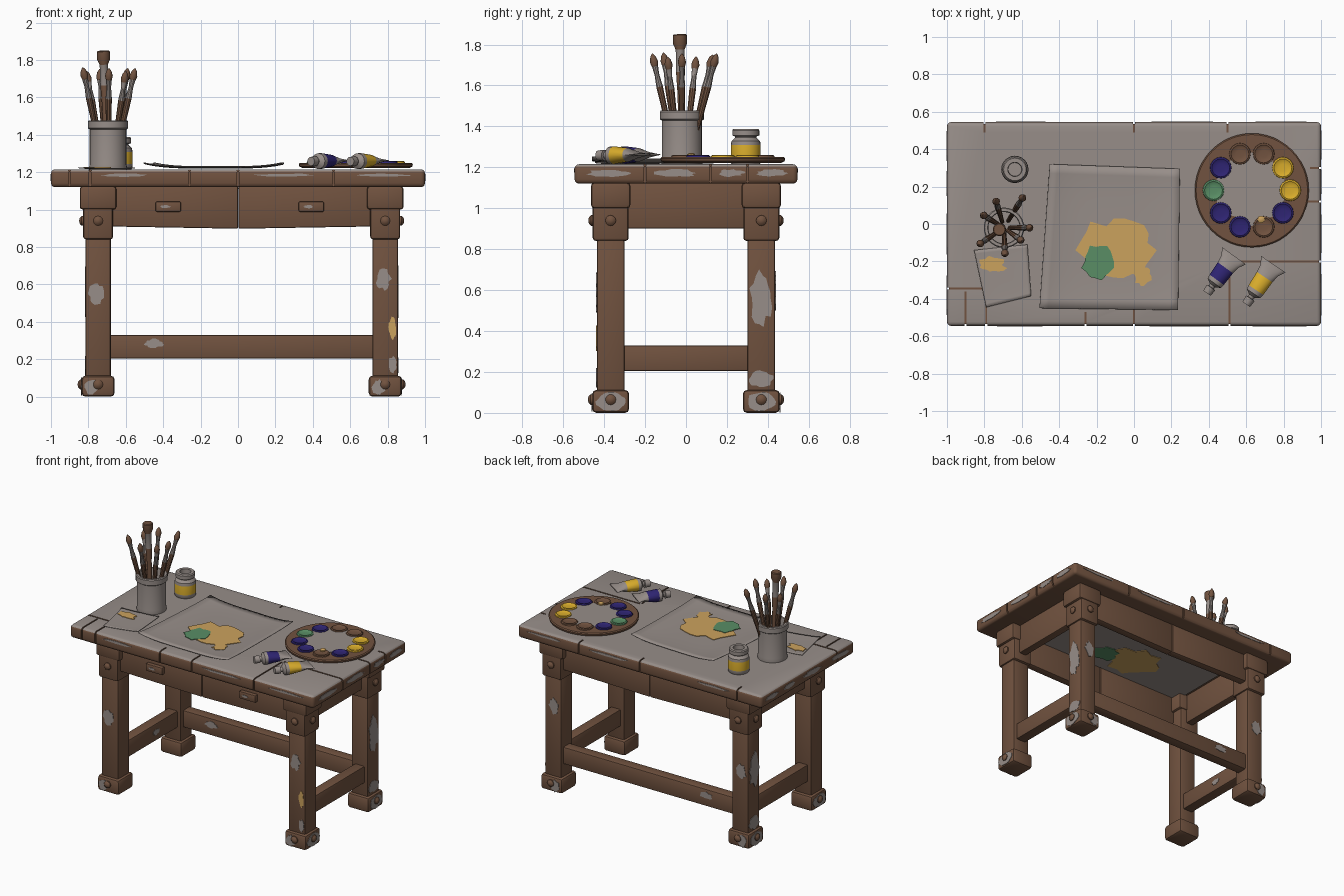
import bpy, bmesh, math, random
from mathutils import Vector, Matrix

if "Cube" in bpy.data.objects:
    bpy.data.objects.remove(bpy.data.objects["Cube"])

random.seed(4)


def material(name, col):
    m = bpy.data.materials.new(name)
    m.diffuse_color = (*col, 1)
    m.use_nodes = True
    m.node_tree.nodes["Principled BSDF"].inputs["Base Color"].default_value = m.diffuse_color
    return m


BROWN = material("brown wood", (0.165, 0.085, 0.05))
GREY = material("worn grey", (0.31, 0.27, 0.25))
YELLOW = material("yellow paint", (0.70, 0.42, 0.025))
BLUE = material("indigo paint", (0.028, 0.018, 0.17))
GREEN = material("green paint", (0.10, 0.27, 0.13))
TAN = material("ochre paint", (0.60, 0.36, 0.11))


def finish(bm, name, mats):
    bmesh.ops.recalc_face_normals(bm, faces=bm.faces[:])
    me = bpy.data.meshes.new(name)
    bm.to_mesh(me)
    bm.free()
    for m in mats:
        me.materials.append(m)
    ob = bpy.data.objects.new(name, me)
    bpy.context.collection.objects.link(ob)
    return ob


def add_box(bm, lo, hi):
    lo, hi = Vector(lo), Vector(hi)
    mat = Matrix.Translation((lo + hi) / 2) @ Matrix.Diagonal((*(hi - lo), 1))
    bmesh.ops.create_cube(bm, size=1, matrix=mat)


def box(name, lo, hi, mat=BROWN, bevel=0.012, seg=2):
    bm = bmesh.new()
    add_box(bm, lo, hi)
    if bevel:
        bmesh.ops.bevel(bm, geom=bm.edges[:], offset=bevel, segments=seg, affect='EDGES', profile=0.5)
    return finish(bm, name, [mat])


def loft(name, rings, mats, bands):
    """Skin a list of point rings; bands gives the material of each strip."""
    bm = bmesh.new()
    vs = [[bm.verts.new(p) for p in r] for r in rings]
    n = len(rings[0])
    for i in range(len(vs) - 1):
        for j in range(n):
            k = (j + 1) % n
            f = bm.faces.new((vs[i][j], vs[i][k], vs[i + 1][k], vs[i + 1][j]))
            f.material_index = bands[i]
    bm.faces.new(vs[0]).material_index = bands[0]
    bm.faces.new(vs[-1]).material_index = bands[-1]
    return finish(bm, name, mats)


def lathe(name, prof, base, mats, bands=None, axis=(0, 0, 1), n=24):
    """Turn (radius, distance) points about an axis starting at base."""
    q = Vector((0, 0, 1)).rotation_difference(Vector(axis))
    rings = [[Vector(base) + q @ Vector((r * math.cos(t * math.tau / n), r * math.sin(t * math.tau / n), h))
              for t in range(n)] for r, h in prof]
    return loft(name, rings, mats, bands or [0] * (len(prof) - 1))


def patch(name, c, normal, ru, rv, mat, rough=0.2, n=18):
    """Thin irregular paint patch facing along normal."""
    nrm = Vector(normal)
    v = Vector((0, 1, 0)) if abs(nrm.z) > 0.5 else Vector((0, 0, 1))
    u = v.cross(nrm)
    ring = []
    for i in range(n):
        a, k = i * math.tau / n, 1 + random.uniform(-rough, rough)
        ring.append(Vector(c) + u * ru * k * math.cos(a) + v * rv * k * math.sin(a))
    return loft(name, [[p - nrm * 0.001 for p in ring], [p + nrm * 0.003 for p in ring]], [mat], [0])


# Tabletop: rounded slab, worn grey above and brown at the edges
top = box("tabletop", (-1, -0.545, 1.12), (1, 0.545, 1.215), bevel=0.022, seg=3)
top.data.materials.append(GREY)
for p in top.data.polygons:
    p.material_index = 1 if p.normal.z > 0.3 else 0

# Plank seams cut into the top and its rim
bm = bmesh.new()
W = 0.005
for x, ya, yb in [(-0.9, -0.56, -0.36), (-0.79, -0.56, -0.352), (-0.26, -0.56, -0.47), (0.0, -0.56, -0.44),
                  (0.51, -0.56, -0.212), (-0.8, 0.49, 0.56), (0, 0.49, 0.56), (0.5, 0.49, 0.56)]:
    add_box(bm, (x - W, ya, 1.207), (x + W, yb, 1.24))
    y0, y1 = (0.535, 0.57) if yb > 0 else (-0.57, -0.535)
    add_box(bm, (x - W * 1.1, y0, 1.10), (x + W * 1.1, y1, 1.25))
for y, xa, xb in [(-0.2, 0.52, 1.02), (0.12, 0.9, 1.02), (-0.345, -1.02, -0.8), (0.3, 0.94, 1.02)]:
    add_box(bm, (xa, y - W, 1.207), (xb, y + W, 1.24))
    x0, x1 = (0.99, 1.03) if xb > 0 else (-1.03, -0.99)
    add_box(bm, (x0, y - W * 1.1, 1.10), (x1, y + W * 1.1, 1.25))
seams = finish(bm, "seam_cutter", [BROWN])
seams.hide_render = True
seams.hide_viewport = True
mod = top.modifiers.new("seams", 'BOOLEAN')
mod.operation, mod.object, mod.solver, mod.use_self = 'DIFFERENCE', seams, 'EXACT', True

# Worn streaks on the rim and the grey underside
for s in (-1, 1):
    for y, r in ((-0.38, 0.10), (-0.05, 0.10), (0.22, 0.06), (0.42, 0.07)):
        patch("rim_wear", (s, y, 1.172), (s, 0, 0), r, 0.017, GREY)
    for x, r in ((-0.6, 0.12), (0.25, 0.16), (0.78, 0.13)):
        patch("rim_wear", (x, s * 0.545, 1.184), (0, s, 0), r, 0.008, GREY)
box("underside_panel", (-0.70, -0.36, 1.114), (0.73, 0.36, 1.121), GREY, 0)
patch("underside_stain", (-0.12, -0.15, 1.113), (0, 0, -1), 0.19, 0.16, TAN, 0.25)
patch("underside_green", (0.12, -0.18, 1.110), (0, 0, -1), 0.09, 0.09, GREEN)

# Legs with feet, head blocks, pegs and flaked paint
LX = (-0.748, 0.787)
PEG = [(0.026, 0), (0.026, 0.008), (0.016, 0.018), (0.004, 0.021)]
for x in LX:
    sx = 1 if x > 0 else -1
    for sy in (-1, 1):
        y = sy * 0.368
        box("leg", (x - 0.068, y - 0.068, 0.08), (x + 0.068, y + 0.068, 0.90))
        box("foot", (x - 0.088, y - 0.09, 0), (x + 0.088, y + 0.09, 0.112), bevel=0.02)
        box("leg_block", (x - 0.08, y - 0.088, 0.84), (x + 0.08, y + 0.088, 1.125), bevel=0.016)
        box("leg_capital", (x - 0.098, y - 0.096, 1.0), (x + 0.098, y + 0.096, 1.125), bevel=0.016)
        for z, dx, dy in ((0.94, 0.08, 0.088), (0.065, 0.088, 0.09)):
            lathe("peg", PEG, (x, y + sy * dy, z), [BROWN], axis=(0, sy, 0), n=12)
            lathe("peg", PEG, (x + sx * dx, y, z), [BROWN], axis=(sx, 0, 0), n=12)
        yf, xf = y + sy * 0.068, x + sx * 0.068
        patch("leg_flake", (x - 0.01, yf, 0.55 if x < 0 else 0.63), (0, sy, 0), 0.038, 0.055, GREY)
        patch("foot_flake", (x - 0.035, y + sy * 0.09, 0.05), (0, sy, 0), 0.033, 0.042, GREY)
        if sy > 0:
            patch("leg_flake", (xf, y, 0.56), (sx, 0, 0), 0.052, 0.12, GREY)
            patch("leg_flake", (xf, y, 0.165), (sx, 0, 0), 0.055, 0.045, GREY)
        patch("foot_flake", (x + sx * 0.088, y, 0.055), (sx, 0, 0), 0.07, 0.045, GREY, 0.1)
patch("ochre_flake", (0.825, -0.436, 0.37), (0, -1, 0), 0.02, 0.06, TAN)
patch("leg_flake", (0.826, -0.436, 0.17), (0, -1, 0), 0.022, 0.045, GREY)

# Aprons in two halves on the long sides, plus side aprons
for sy in (-1, 1):
    y = sy * 0.395
    for xa, xb in ((-0.70, 0.0), (0.003, 0.74)):
        ob = box("long_apron", (xa, y - 0.03, 0.91), (xb, y + 0.03, 1.125), bevel=0.008)
        for v in ob.data.vertices:
            if v.co.z < 1 and abs(v.co.x) < 0.1:
                v.co.z -= 0.012
for x in LX:
    box("side_apron", (x - 0.03, -0.31, 0.90), (x + 0.03, 0.31, 1.125), bevel=0.008)
    box("side_stretcher", (x - 0.04, -0.32, 0.205), (x + 0.04, 0.32, 0.33), bevel=0.008)
patch("stretcher_flake", (LX[0] + 0.04, 0.05, 0.27), (1, 0, 0), 0.035, 0.02, GREY)
box("back_stretcher", (-0.70, 0.33, 0.205), (0.74, 0.41, 0.33), bevel=0.008)
for s, y in ((1, 0.41), (-1, 0.33)):
    patch("stretcher_flake", (-0.45, y, 0.285), (0, s, 0), 0.05, 0.022, GREY)

# Drawer handles
for x in (-0.373, 0.392):
    box("handle", (x - 0.068, -0.455, 0.988), (x + 0.068, -0.42, 1.043), bevel=0.008)
    patch("handle_wear", (x - 0.015, -0.455, 1.016), (0, -1, 0), 0.025, 0.009, GREY)

# Brush pot
T = 1.213
lathe("brush_pot", [(0.10, 0), (0.102, 0.01), (0.098, 0.03), (0.098, 0.215), (0.108, 0.222), (0.108, 0.258),
                    (0.103, 0.264), (0.088, 0.264), (0.084, 0.25), (0.084, 0.03)], (-0.695, -0.02, T), [GREY], n=28)

# Brushes: brown handle, grey ferrule, brown bristles
TIPS = [(-0.83, -0.11, 1.76), (-0.81, 0.05, 1.74), (-0.74, 0.13, 1.75), (-0.59, 0.15, 1.755),
        (-0.60, -0.09, 1.74), (-0.55, -0.02, 1.755), (-0.69, -0.165, 1.755)]
for tip in TIPS:
    tip, c = Vector(tip), Vector((-0.695, -0.02, 1.25))
    base = c + Vector((0.22 * (tip.x - c.x), 0.22 * (tip.y - c.y), 0))
    d = tip - base
    L = d.length
    lathe("brush", [(0.011, 0), (0.015, 0.5 * L), (0.017, 0.68 * L), (0.012, 0.80 * L), (0.016, 0.88 * L),
                    (0.021, 0.92 * L), (0.014, 0.97 * L), (0.003, L)],
          base, [BROWN, GREY], [0, 0, 1, 1, 0, 0, 0], d.normalized(), 10)
lathe("wide_brush", [(0.012, 0), (0.017, 0.32), (0.022, 0.42), (0.022, 0.53), (0.035, 0.56), (0.035, 0.60), (0.03, 0.605)],
      (-0.70, -0.02, 1.245), [BROWN, GREY], [0, 0, 1, 0, 0, 0], Vector((-0.02, -0.01, 0.6)).normalized(), 14)

# Paint jar with a yellow label
lathe("paint_jar", [(0.066, 0), (0.072, 0.008), (0.073, 0.03), (0.073, 0.095), (0.07, 0.115), (0.052, 0.132), (0.052, 0.138),
                    (0.066, 0.142), (0.066, 0.168), (0.06, 0.175), (0.038, 0.175), (0.036, 0.14)],
      (-0.637, 0.292, T), [GREY, YELLOW], [0, 0, 1] + [0] * 8)


# Paper sheets: gridded quads with lifted ends
def sheet(name, corners, z, lift, n=16):
    a, b, c, d = [Vector((*p, 0)) for p in corners]
    bm = bmesh.new()
    bmesh.ops.create_grid(bm, x_segments=n, y_segments=n, size=0.5)
    for v in bm.verts:
        s, t = v.co.x + 0.5, v.co.y + 0.5
        v.co = (a * (1 - s) + b * s) * (1 - t) + (d * (1 - s) + c * s) * t
        v.co.z = z + lift * (0.7 * (2 * s - 1) ** 4 + 0.3 * (2 * t - 1) ** 4)
    ob = finish(bm, name, [GREY])
    ob.modifiers.new("thickness", 'SOLIDIFY').thickness = 0.004


sheet("paper", [(-0.505, -0.45), (0.235, -0.46), (0.245, 0.295), (-0.45, 0.32)], 1.223, 0.03)
patch("paper_ochre", (-0.08, -0.14, 1.227), (0, 0, 1), 0.19, 0.165, TAN, 0.25, 22)
patch("paper_drip", (0.045, -0.28, 1.227), (0, 0, 1), 0.045, 0.05, TAN)
patch("paper_green", (-0.19, -0.20, 1.230), (0, 0, 1), 0.085, 0.09, GREEN, 0.15)
sheet("small_card", [(-0.79, -0.445), (-0.55, -0.385), (-0.57, -0.11), (-0.855, -0.14)], 1.22, 0.006)
patch("card_ochre", (-0.76, -0.22, 1.224), (0, 0, 1), 0.075, 0.04, TAN, 0.3)

# Palette with ten paint wells
PC = Vector((0.63, 0.18, 1.222))
lathe("palette", [(0.285, 0), (0.302, 0.008), (0.305, 0.022), (0.298, 0.028)], PC, [BROWN], n=48)
patch("palette_worn_centre", PC + Vector((0, 0, 0.028)), (0, 0, 1), 0.185, 0.185, GREY, 0.12, 30)
for i, m in enumerate((YELLOW, YELLOW, BROWN, BROWN, BLUE, GREEN, BLUE, BLUE, BROWN, BLUE)):
    a = i * math.tau / 10
    p = PC + Vector((0.205 * math.cos(a), 0.205 * math.sin(a), 0.027))
    lathe("paint_well", [(0.058, 0), (0.056, 0.008), (0.048, 0.012), (0.04, 0.007), (0.02, 0.005)], p, [m], n=16)
lathe("palette_dab", [(0.02, 0), (0.02, 0.014), (0.01, 0.02)], (0.68, 0.025, 1.25), [TAN], n=10)


# Paint tubes: round shoulder squeezed into a wide flat tail
def tube(name, cap, tail, label):
    cap, tail = Vector((*cap, 1.258)), Vector((*tail, 1.262))
    d = tail - cap
    side = Vector((-d.y, d.x, 0)).normalized()
    up = Vector((0, 0, 1))
    prof = [(0, 0.024, 0.024), (0.15, 0.027, 0.027), (0.16, 0.016, 0.016), (0.21, 0.018, 0.018), (0.27, 0.044, 0.042),
            (0.36, 0.047, 0.043), (0.68, 0.05, 0.034), (0.84, 0.056, 0.018), (1, 0.078, 0.005)]
    rings = [[cap + d * t + side * w * math.cos(k * math.tau / 16) + up * h * math.sin(k * math.tau / 16)
              for k in range(16)] for t, w, h in prof]
    loft(name, rings, [GREY, label], [0, 0, 0, 0, 0, 1, 0, 0])


tube("blue_tube", (0.39, -0.37), (0.535, -0.17), BLUE)
tube("yellow_tube", (0.60, -0.43), (0.745, -0.215), YELLOW)

# Smooth rounded parts while keeping hard edges
for ob in bpy.context.collection.objects:
    ob.select_set(ob is not seams and ob.name != seams.name)
bpy.context.view_layer.objects.active = top
bpy.ops.object.shade_smooth_by_angle(angle=math.radians(35))
